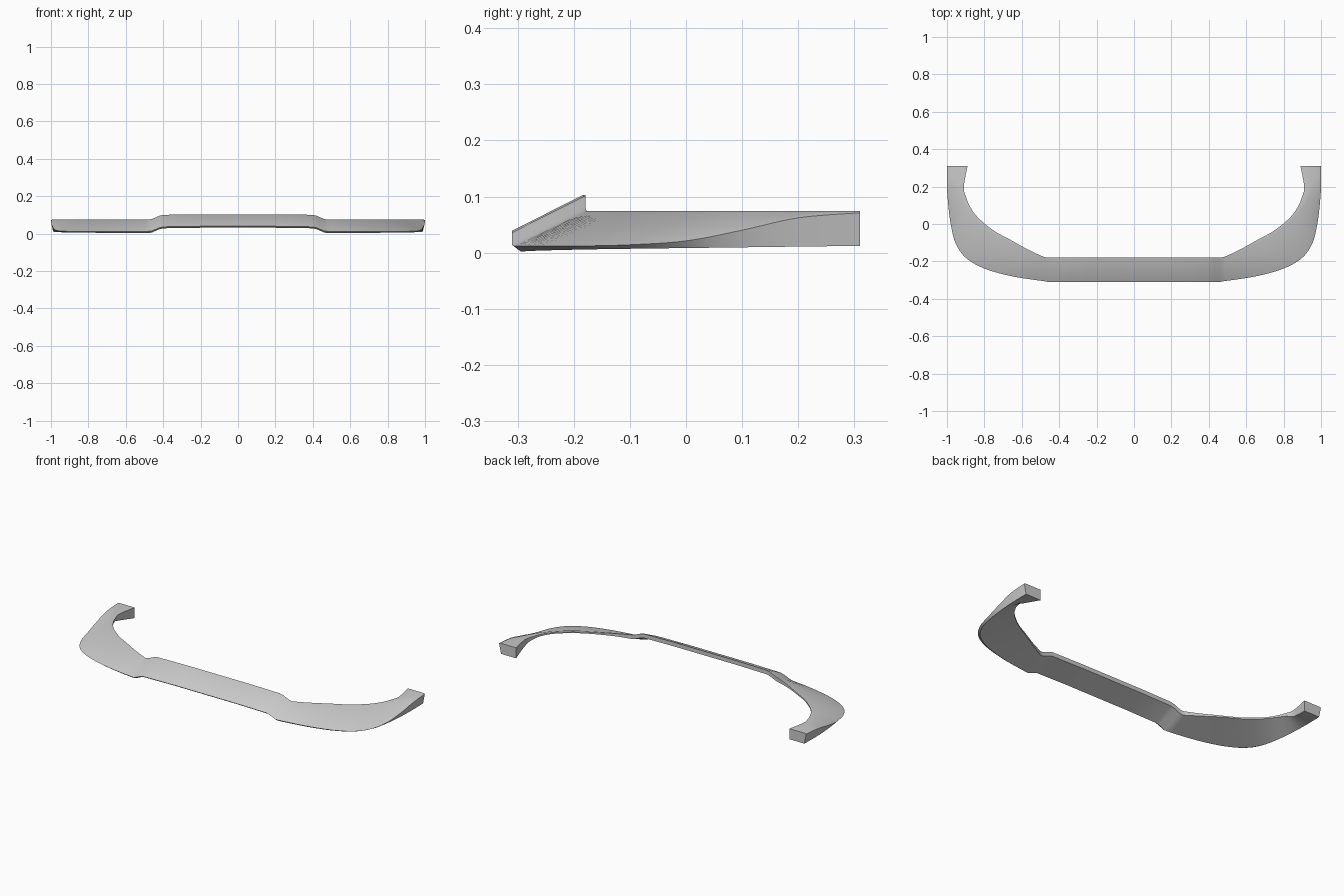
import bpy
import bmesh
import math
from mathutils import Vector

default_cube = bpy.data.objects.get("Cube")
if default_cube:
    bpy.data.objects.remove(default_cube, do_unlink=True)


def make_material(name, level):
    material = bpy.data.materials.new(name)
    material.use_nodes = True
    colour = (level, level, level, 1)
    material.diffuse_color = colour
    shader = material.node_tree.nodes["Principled BSDF"]
    shader.inputs["Base Color"].default_value = colour
    return material


def spline_point(before, start, end, after, t):
    """Catmull-Rom interpolation between start and end."""
    slope_start = (end - before) / 2
    slope_end = (after - start) / 2
    cubic = 2 * (start - end) + slope_start + slope_end
    square = 3 * (end - start) - 2 * slope_start - slope_end
    return ((cubic * t + square) * t + slope_start) * t + start


def smooth_path(values, steps):
    """Refine a list of vectors into a smooth path."""
    path = []
    last = len(values) - 1
    for i in range(last):
        before = values[max(i - 1, 0)]
        after = values[min(i + 2, last)]
        for step in range(steps):
            path.append(spline_point(before, values[i], values[i + 1], after, step / steps))
    path.append(values[last])
    return path


# Plan curves of the curved wing, from the raised middle to the tail
outer_plan = [(.48, -.306), (.65, -.28), (.8, -.238), (.9, -.18), (.955, -.1),
              (.98, 0), (.993, .1), (1, .2), (1, .31)]
rim_plan = [(.48, -.18), (.56, -.147), (.67, -.095), (.77, -.04), (.85, .03),
            (.91, .1), (.95, .17), (.98, .23), (.995, .31)]
inner_plan = [(.48, -.177), (.56, -.14), (.66, -.085), (.75, -.035), (.83, .03),
              (.875, .09), (.9, .15), (.91, .2), (.89, .31)]

# Heights of the outer crease and of the lower inner edge along the wing
crease_heights = [.012, .012, .012, .012, .014, .021, .04, .062, .071]
lower_heights = [.05, .058, .065, .066, .066, .064, .055, .035, .012]
TOP = .074


def wing_section(outer, rim, inner, crease, lower, along):
    """Five corners of one cross-section, from the lower outer edge round."""
    outer, rim, inner = Vector(outer), Vector(rim), Vector(inner)
    toward = (inner - outer).normalized()
    base = outer + toward * .012
    return [Vector((*base, .002 + .01 * along)), Vector((*outer, crease)),
            Vector((*rim, TOP)), Vector((*inner, TOP)), Vector((*inner, lower))]


def middle_section(x, lift):
    """Sloping slab section of the straight middle."""
    profile = [(-.3, .002), (-.31, .01), (-.183, TOP), (-.179, TOP), (-.179, .05)]
    return [Vector((x, y, z + lift)) for y, z in profile]


# Cross-sections of one half
count = len(outer_plan)
stations = [wing_section(outer_plan[i], rim_plan[i], inner_plan[i],
                         crease_heights[i], lower_heights[i], i / (count - 1))
            for i in range(count)]
corner_paths = [smooth_path([station[c] for station in stations], 6) for c in range(5)]
half = [middle_section(0, .029), middle_section(.2, .029), middle_section(.4, .026),
        middle_section(.42, .021), middle_section(.46, .004)]
half += [list(section) for section in zip(*corner_paths)]

# Mirror the half and join the sections into one solid lip
mirrored = [[Vector((-p.x, p.y, p.z)) for p in section] for section in reversed(half[1:])]
mesh = bmesh.new()
rings = [[mesh.verts.new(p) for p in section] for section in mirrored + half]
for first, second in zip(rings, rings[1:]):
    for c in range(5):
        n = (c + 1) % 5
        mesh.faces.new((first[c], first[n], second[n], second[c]))
mesh.faces.new(rings[0])
mesh.faces.new(reversed(rings[-1]))
bmesh.ops.recalc_face_normals(mesh, faces=mesh.faces[:])

data = bpy.data.meshes.new("front_lip")
mesh.to_mesh(data)
mesh.free()
lip = bpy.data.objects.new("front_lip", data)
bpy.context.collection.objects.link(lip)
data.materials.append(make_material("light_grey", .6))

# Smooth shading with crisp edges
bpy.ops.object.select_all(action="DESELECT")
lip.select_set(True)
bpy.context.view_layer.objects.active = lip
bpy.ops.object.shade_smooth_by_angle(angle=math.radians(30))
